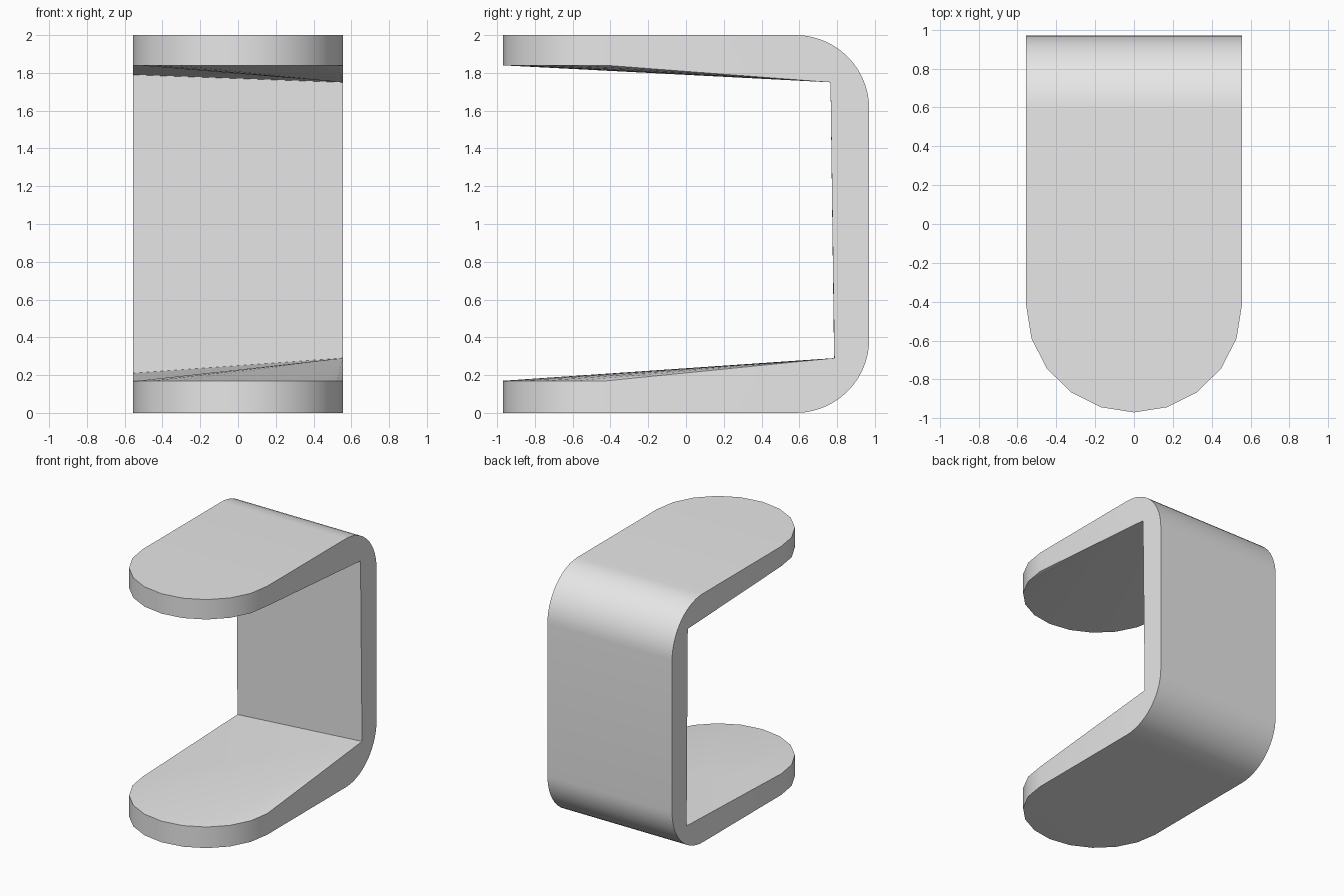
import bpy
import bmesh
from math import pi, sin, cos, radians

if "Cube" in bpy.data.objects:
    bpy.data.objects.remove(bpy.data.objects["Cube"], do_unlink=True)

W = 0.555            # half width
BACK = 0.97          # back face
BEND = 0.39          # outer bend radius
TIP_Y = -0.42        # where the rounded tips begin
TIP_SEGS, BEND_SEGS = 10, 14

bm = bmesh.new()


def vert(x, y, z):
    return bm.verts.new((x, y, z))


# Rounded tip outline, from the -x side round the front to the +x side
def tip_rim(z):
    rim = []
    for i in range(TIP_SEGS + 1):
        a = pi * i / TIP_SEGS
        rim.append(vert(-W * cos(a), TIP_Y - (BACK + TIP_Y) * sin(a), z))
    return rim


# One plate: flat outer face, rounded rim, gently sloping inner face, outer bend
def plate(outer_z, rim_z, corner_left, corner_right):
    outer, inner = tip_rim(outer_z), tip_rim(rim_z)
    up = 1 if outer_z < rim_z else -1
    bend = []
    for i in range(BEND_SEGS + 1):
        a = pi / 2 * i / BEND_SEGS
        y = BACK - BEND + BEND * sin(a)
        z = outer_z + up * BEND * (1 - cos(a))
        bend.append((vert(-W, y, z), vert(W, y, z)))
    bm.faces.new(outer + [bend[0][1], bend[0][0]])
    for a, b in zip(bend, bend[1:]):
        bm.faces.new((a[0], a[1], b[1], b[0]))
    for i in range(TIP_SEGS):
        bm.faces.new((outer[i], outer[i + 1], inner[i + 1], inner[i]))
    left, right = vert(-W, *corner_left), vert(W, *corner_right)
    for a, b in zip(inner, inner[1:]):
        bm.faces.new((a, b, right))
    bm.faces.new((left, inner[0], right))
    # Edge chains along each side, from the inner corner round to the back
    sides = []
    for k, end, corner in ((0, 0, left), (1, -1, right)):
        sides.append([corner, inner[end], outer[end]] + [p[k] for p in bend])
    return sides


lower = plate(0, 0.17, (0.785, 0.21), (0.785, 0.29))
upper = plate(2, 1.84, (0.77, 1.79), (0.765, 1.75))

# Side faces, then the outer and inner faces of the upright
for lo, hi in zip(lower, upper):
    bm.faces.new(lo + hi[::-1])
for k in (0, -1):
    bm.faces.new((lower[0][k], lower[1][k], upper[1][k], upper[0][k]))

bmesh.ops.recalc_face_normals(bm, faces=bm.faces)
mesh = bpy.data.meshes.new("bracket")
bm.to_mesh(mesh)
bm.free()
bracket = bpy.data.objects.new("bracket", mesh)
bpy.context.collection.objects.link(bracket)

# Plain grey
grey = bpy.data.materials.new("light_grey")
grey.use_nodes = True
colour = (0.8, 0.8, 0.8, 1)
grey.diffuse_color = colour
grey.node_tree.nodes["Principled BSDF"].inputs["Base Color"].default_value = colour
mesh.materials.append(grey)

bpy.ops.object.select_all(action="DESELECT")
bracket.select_set(True)
bpy.context.view_layer.objects.active = bracket
bpy.ops.object.shade_smooth_by_angle(angle=radians(30))
